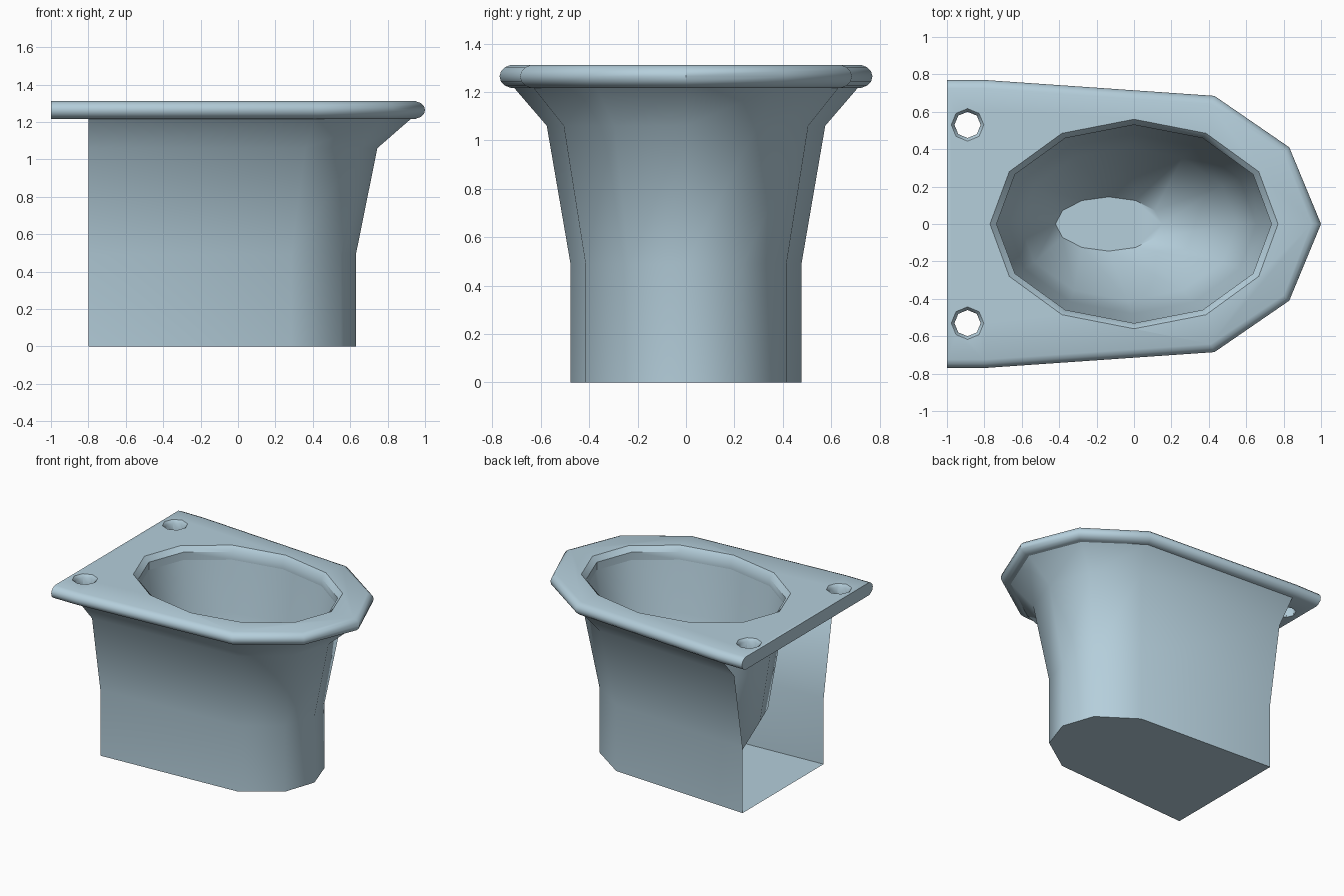
import bpy, bmesh, math

if "Cube" in bpy.data.objects:
    bpy.data.objects.remove(bpy.data.objects["Cube"])

mat = bpy.data.materials.new("pale blue ceramic")
mat.diffuse_color = (0.46, 0.62, 0.71, 1)
mat.use_nodes = True
mat.node_tree.nodes["Principled BSDF"].inputs["Base Color"].default_value = mat.diffuse_color


def loft(name, rings, closed=True, cap_low=False, cap_high=False):
    """Skin a list of equal-length rings of 3D points."""
    bm = bmesh.new()
    loops = [[bm.verts.new(p) for p in r] for r in rings]
    n = len(loops[0])
    for a, b in zip(loops, loops[1:]):
        for i in range(n if closed else n - 1):
            j = (i + 1) % n
            bm.faces.new((a[i], a[j], b[j], b[i]))
    if cap_low:
        bm.faces.new(loops[0][::-1])
    if cap_high:
        bm.faces.new(loops[-1])
    if cap_low and cap_high:
        bmesh.ops.recalc_face_normals(bm, faces=bm.faces)
    me = bpy.data.meshes.new(name)
    bm.to_mesh(me)
    bm.free()
    ob = bpy.data.objects.new(name, me)
    bpy.context.collection.objects.link(ob)
    me.materials.append(mat)
    return ob


def mirrored(half, z):
    """Half outline (y > 0, back to front tip) -> full ring, counter-clockwise."""
    left = [(x, -y, z) for x, y in half]
    right = [(x, y, z) for x, y in half[:-1]][::-1]
    return left + right


def ellipse(z, a, b, cx=0, cy=0, n=12):
    return [(cx + a * math.cos(2 * math.pi * i / n),
             cy + b * math.sin(2 * math.pi * i / n), z) for i in range(n)]


def select(ob):
    bpy.ops.object.select_all(action='DESELECT')
    ob.select_set(True)
    bpy.context.view_layer.objects.active = ob


def smooth(ob, deg):
    select(ob)
    bpy.ops.object.shade_smooth_by_angle(angle=math.radians(deg))


# Rim plate: rounded edge, flat cut at the back
outer = [(-1, .77), (-.8, .77), (.43, .685), (.83, .41), (1.0, 0)]
inner = [(-1, .725), (-.8, .725), (.41, .642), (.80, .382), (.95, 0)]
profile = [(1.217, 1), (1.226, .5), (1.243, .12), (1.264, 0),
           (1.285, .12), (1.302, .5), (1.311, 1)]
rings = []
for z, t in profile:
    half = [(p[0] + (q[0] - p[0]) * t, p[1] + (q[1] - p[1]) * t)
            for p, q in zip(outer, inner)]
    rings.append(mirrored(half, z))
plate = loft("rim_plate", rings, True, True, True)

# Cutters: bowl opening and two chamfered bolt holes
cutters = [loft("bowl_cutter", [ellipse(1.1, .735, .53), ellipse(1.275, .735, .53),
                                ellipse(1.311, .77, .56), ellipse(1.35, .80, .59)],
                True, True, True)]
for s in (-1, 1):
    cutters.append(loft("hole_cutter", [ellipse(z, r, r, -.89, s * .53, 8) for z, r in
                                        ((1.1, .07), (1.29, .07), (1.311, .087), (1.35, .118))],
                        True, True, True))
for c in cutters:
    c.hide_render = True
    m = plate.modifiers.new("cut", 'BOOLEAN')
    m.operation = 'DIFFERENCE'
    m.solver = 'EXACT'
    m.object = c
    select(plate)
    bpy.ops.object.modifier_apply(modifier=m.name)
for c in cutters:
    bpy.data.objects.remove(c)
smooth(plate, 40)

# Pedestal shell: open at the back, closed floor
pedestal = loft("pedestal", [
    mirrored([(-.8, .477), (.285, .415), (.55, .235), (.63, 0)], 0),
    mirrored([(-.8, .477), (.285, .415), (.55, .235), (.63, 0)], .49),
    mirrored([(-.8, .575), (.36, .505), (.64, .295), (.745, 0)], 1.06),
    mirrored([(-.8, .71), (.41, .63), (.775, .37), (.925, 0)], 1.217),
], False, True, False)
smooth(pedestal, 40)

# Bowl: tapers to a small flat bottom set towards the back
bowl = loft("bowl", [
    ellipse(.12, .285, .145, -.135),
    ellipse(.45, .58, .41, -.03),
    ellipse(.85, .665, .48, -.01),
    ellipse(1.217, .735, .53),
], True, True, False)
bowl.data.flip_normals()
smooth(bowl, 45)
